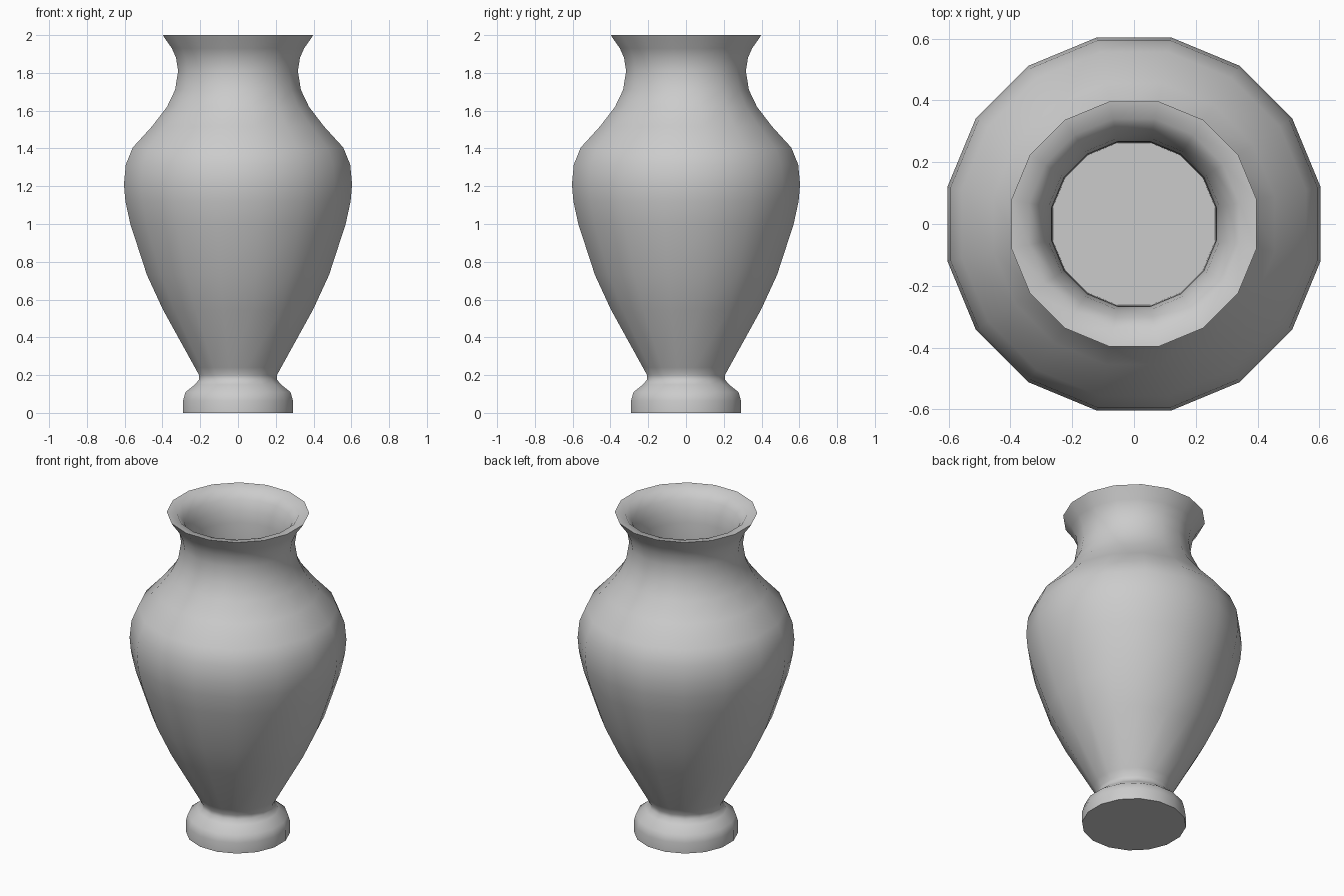
import bpy, bmesh, math

if "Cube" in bpy.data.objects:
    bpy.data.objects.remove(bpy.data.objects["Cube"])

SIDES = 16
HALF = math.pi / SIDES
SCALE = 1 / math.cos(HALF)  # profile is given as flat-to-flat half width

# Profile as (half width, height): foot, body, neck, lip, then inside the mouth
profile = [
    (0.291, 0.0), (0.291, 0.065), (0.278, 0.11), (0.228, 0.15), (0.207, 0.175), (0.206, 0.20),
    (0.228, 0.24), (0.397, 0.546), (0.482, 0.73), (0.570, 1.0), (0.596, 1.12),
    (0.604, 1.21), (0.594, 1.315), (0.557, 1.405), (0.455, 1.517), (0.376, 1.62),
    (0.333, 1.71), (0.317, 1.81), (0.328, 1.88), (0.350, 1.93), (0.392, 1.99), (0.397, 2.0),
    (0.340, 1.99), (0.302, 1.94), (0.277, 1.88), (0.267, 1.81), (0.265, 1.71), (0.263, 1.50),
]


def lathe(name, points):
    """Turn a profile around z and close both ends with flat caps."""
    bm = bmesh.new()
    rings = []
    for r, z in points:
        rings.append([bm.verts.new((r * SCALE * math.cos(HALF * (2 * i + 1)),
                                    r * SCALE * math.sin(HALF * (2 * i + 1)), z))
                      for i in range(SIDES)])
    for a, b in zip(rings, rings[1:]):
        for i in range(SIDES):
            j = (i + 1) % SIDES
            bm.faces.new((a[i], a[j], b[j], b[i]))
    bm.faces.new(rings[0][::-1])
    bm.faces.new(rings[-1])
    bmesh.ops.recalc_face_normals(bm, faces=bm.faces)
    mesh = bpy.data.meshes.new(name)
    bm.to_mesh(mesh)
    bm.free()
    obj = bpy.data.objects.new(name, mesh)
    bpy.context.collection.objects.link(obj)
    return obj


# Vase, smooth except at the foot edge, lip edge and inner floor
vase = lathe("vase", profile)
bpy.context.view_layer.objects.active = vase
vase.select_set(True)
bpy.ops.object.shade_smooth_by_angle(angle=math.radians(75))
